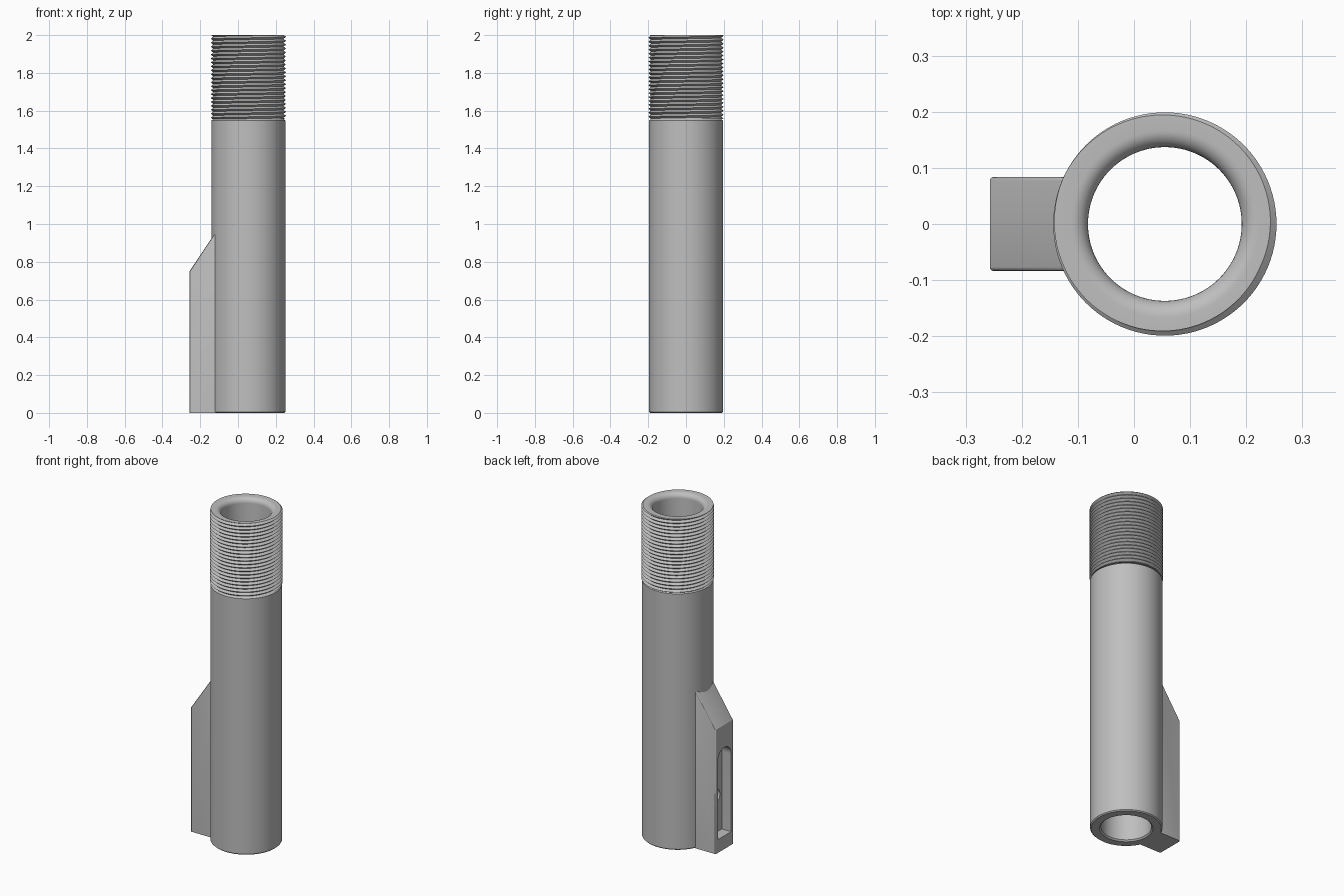
import bpy, bmesh, math
from mathutils import Vector

cube = bpy.data.objects.get("Cube")
if cube:
    bpy.data.objects.remove(cube, do_unlink=True)

# Single grey material
grey = bpy.data.materials.new("satin_grey")
grey.use_nodes = True
colour = (0.52, 0.52, 0.52, 1)
grey.diffuse_color = colour
grey.node_tree.nodes["Principled BSDF"].inputs["Base Color"].default_value = colour

AXIS_X = 0.055       # tube axis
SEGMENTS = 96
BODY_R, BORE_R = 0.196, 0.137
THREAD_BASE, TOP = 1.555, 2.0
PITCH, CREST_R, DEPTH = 0.0209, 0.199, 0.0128
PHASE = 0.43


def add_object(name, bm):
    bmesh.ops.recalc_face_normals(bm, faces=bm.faces)
    mesh = bpy.data.meshes.new(name)
    bm.to_mesh(mesh)
    bm.free()
    mesh.materials.append(grey)
    obj = bpy.data.objects.new(name, mesh)
    bpy.context.collection.objects.link(obj)
    return obj


def smooth(obj):
    bpy.ops.object.select_all(action="DESELECT")
    obj.select_set(True)
    bpy.context.view_layer.objects.active = obj
    bpy.ops.object.shade_smooth_by_angle(angle=math.radians(30))


def prism(points, direction):
    """Closed solid from a planar outline pushed along a direction."""
    bm = bmesh.new()
    face = bm.faces.new([bm.verts.new(p) for p in points])
    result = bmesh.ops.extrude_face_region(bm, geom=[face])
    moved = [v for v in result["geom"] if isinstance(v, bmesh.types.BMVert)]
    bmesh.ops.translate(bm, verts=moved, vec=Vector(direction))
    bmesh.ops.recalc_face_normals(bm, faces=bm.faces)
    return bm


def cut(obj, cutter):
    bpy.context.view_layer.objects.active = obj
    mod = obj.modifiers.new("cut", "BOOLEAN")
    mod.operation, mod.solver, mod.object = "DIFFERENCE", "EXACT", cutter
    bpy.ops.object.modifier_apply(modifier=mod.name)
    bpy.data.objects.remove(cutter, do_unlink=True)


# Threaded tube: body rings, a helical thread, then the bore
def ring(r, z):
    return lambda turn: (r, z)


def thread_row(h):
    def at(turn):
        z = TOP + PITCH * (h - PHASE + turn)
        z = min(TOP, max(THREAD_BASE, z))
        phase = (z - TOP) / PITCH + PHASE - turn
        return CREST_R - 2 * DEPTH * abs(phase - round(phase)), z
    return at


rows = [ring(BORE_R + 0.008, 0), ring(BODY_R - 0.006, 0), ring(BODY_R, 0.006),
        ring(BODY_R, 1.548), ring(BODY_R - 0.009, THREAD_BASE)]
turns = math.ceil((TOP - THREAD_BASE) / PITCH) + 2
rows += [thread_row(i / 2) for i in range(-2 * turns, 5)]
FILLET = 0.03
for i in range(9):
    a = math.pi / 2 * i / 8
    rows.append(ring(BORE_R + FILLET * (1 - math.sin(a)), TOP - FILLET * (1 - math.cos(a))))
rows += [ring(BORE_R, 0.008)]

bm = bmesh.new()
grid = []
for row in rows:
    line = []
    for j in range(SEGMENTS + 1):
        r, z = row(j / SEGMENTS)
        a = 2 * math.pi * j / SEGMENTS
        line.append(bm.verts.new((AXIS_X + r * math.cos(a), r * math.sin(a), z)))
    grid.append(line)
for low, high in zip(grid, grid[1:] + grid[:1]):
    for j in range(SEGMENTS):
        bm.faces.new((low[j], low[j + 1], high[j + 1], high[j]))
bmesh.ops.remove_doubles(bm, verts=bm.verts, dist=0.00002)
tube = add_object("threaded_tube", bm)
smooth(tube)

# Side rail with a sloped upper end and softened outer corners
HALF_W, OUTER_X, INNER_X = 0.084, -0.257, -0.10
outline = [(OUTER_X, 0), (INNER_X, 0), (INNER_X, 0.985), (OUTER_X, 0.75)]
bm = prism([(x, -HALF_W, z) for x, z in outline], (0, 2 * HALF_W, 0))
corners = []
for e in bm.edges:
    a, b = (v.co for v in e.verts)
    along = abs(a.y - b.y) < 0.001
    upright = abs(a.z - b.z) > 0.1
    if along and upright and min(a.x, b.x) < OUTER_X + 0.01:
        corners.append(e)
bmesh.ops.bevel(bm, geom=corners, offset=0.007, segments=3, profile=0.5, affect="EDGES")
rail = add_object("side_rail", bm)

# Long slot with an arched top, cut into the outer face
SLOT_W, SLOT_BASE, ARCH_Z, FLOOR_X = 0.064, 0.08, 0.55, -0.195
arch = [(-SLOT_W, SLOT_BASE), (SLOT_W, SLOT_BASE)]
for i in range(25):
    a = math.pi * i / 24
    arch.append((SLOT_W * math.cos(a), ARCH_Z + SLOT_W * math.sin(a)))
cut(rail, add_object("slot_cutter", prism([(-0.3, y, z) for y, z in arch], (0.3 + FLOOR_X, 0, 0))))

# Round locating hole in the slot floor
HOLE_R, HOLE_Z = 0.045, 0.30
circle = []
for i in range(32):
    a = 2 * math.pi * i / 32
    circle.append((-0.28, HOLE_R * math.cos(a), HOLE_Z + HOLE_R * math.sin(a)))
cut(rail, add_object("hole_cutter", prism(circle, (0.13, 0, 0))))
smooth(rail)
